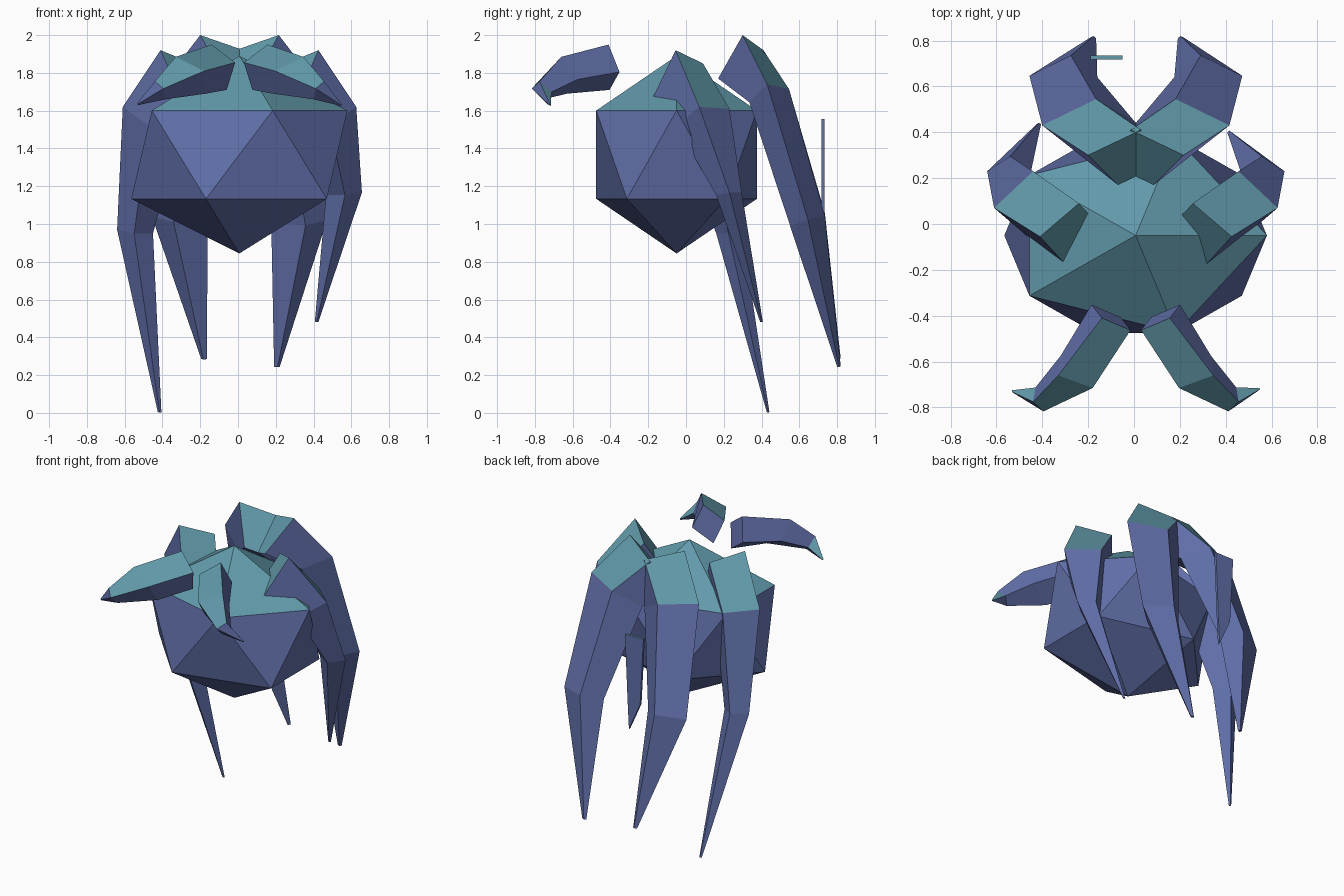
import bpy, bmesh
from mathutils import Vector

if "Cube" in bpy.data.objects:
    bpy.data.objects.remove(bpy.data.objects["Cube"])

MID_X = 0.008   # mirror plane of the limbs


def material(name, rgb):
    m = bpy.data.materials.new(name)
    m.diffuse_color = (*rgb, 1)
    m.use_nodes = True
    m.node_tree.nodes["Principled BSDF"].inputs["Base Color"].default_value = m.diffuse_color
    return m


SIDE = material("blue_side", (0.12, 0.16, 0.40))
TOP = material("teal_top", (0.12, 0.32, 0.40))


def finish(bm, name):
    """Flat-shaded object; faces looking upward get the teal colour."""
    bmesh.ops.recalc_face_normals(bm, faces=bm.faces)
    bm.normal_update()
    for f in bm.faces:
        f.material_index = 1 if f.normal.z > 0.45 else 0
    me = bpy.data.meshes.new(name)
    bm.to_mesh(me)
    bm.free()
    me.materials.append(SIDE)
    me.materials.append(TOP)
    ob = bpy.data.objects.new(name, me)
    bpy.context.collection.objects.link(ob)
    return ob


def limb(name, rings, tip, right=False, stretch=1.0):
    """Four-sided tapering limb; each ring gives three corners of a parallelogram."""
    loops = []
    for ring in rings:
        a, b, c = (Vector(p) for p in ring)
        loops.append([a, b, c, a + c - b])
    mid = sum(loops[-1], Vector()) / 4
    loops.append([Vector(tip) + (p - mid) * 0.1 for p in loops[-1]])
    bm = bmesh.new()
    made = []
    for i, loop in enumerate(loops):
        row = []
        for p in loop:
            x = 2 * MID_X - p.x if right else p.x
            z = 1.65 + (p.z - 1.65) * stretch if i > 1 else p.z
            row.append(bm.verts.new((x, p.y, z)))
        made.append(row)
    for r, s in zip(made, made[1:]):
        for k in range(4):
            n = (k + 1) % 4
            bm.faces.new((r[k], r[n], s[n], s[k]))
    bm.faces.new(made[0])
    bm.faces.new(made[-1])
    return finish(bm, name)


# Body: stretched icosahedron
bm = bmesh.new()
bmesh.ops.create_icosphere(bm, subdivisions=1, radius=1)
bmesh.ops.scale(bm, vec=(0.64, 0.50, 0.523), verts=bm.verts)
bmesh.ops.translate(bm, vec=(0.007, -0.05, 1.367), verts=bm.verts)
finish(bm, "body")

# Limb rings for the left side, from shoulder to lower joint
back_leg = [
    ((-0.20, 0.30, 2.00), (0.03, 0.41, 1.92), (0.16, 0.28, 1.69)),
    ((-0.40, 0.43, 1.74), (-0.165, 0.545, 1.715), (0.0, 0.45, 1.62)),
    ((-0.456, 0.646, 1.04), (-0.275, 0.735, 1.06), (-0.16, 0.64, 1.03)),
]
side_leg = [
    ((-0.41, -0.055, 1.92), (-0.24, 0.09, 1.85), (-0.125, -0.035, 1.59)),
    ((-0.61, 0.07, 1.62), (-0.44, 0.23, 1.61), (-0.30, 0.11, 1.51)),
    ((-0.64, 0.23, 0.97), (-0.54, 0.295, 0.97), (-0.45, 0.225, 0.95)),
]
front_arm = [
    ((-0.14, -0.41, 1.95), (-0.015, -0.463, 1.855), (-0.06, -0.405, 1.71)),
    ((-0.33, -0.66, 1.885), (-0.18, -0.715, 1.81), (-0.17, -0.63, 1.69)),
    ((-0.44, -0.775, 1.755), (-0.395, -0.817, 1.717), (-0.385, -0.755, 1.66)),
]

# Legs and arms; the two sides differ in leg length
limb("back_leg_left", back_leg, (-0.18, 0.81, 0.285))
limb("back_leg_right", back_leg, (-0.19, 0.81, 0.285), True, 1.03)
limb("side_leg_left", side_leg, (-0.415, 0.435, 0.003))
limb("side_leg_right", side_leg, (-0.40, 0.40, 0.003), True, 0.71)
limb("front_arm_left", front_arm, (-0.53, -0.73, 1.635))
limb("front_arm_right", front_arm, (-0.53, -0.72, 1.63), True)

# Thin hanging blade between the back legs
bm = bmesh.new()
outline = [(-0.19, 1.555), (-0.05, 1.555), (-0.07, 1.10), (-0.08, 0.91), (-0.165, 1.10)]
face = bm.faces.new([bm.verts.new((x, 0.718, z)) for x, z in outline])
ext = bmesh.ops.extrude_face_region(bm, geom=[face])
new = [v for v in ext["geom"] if isinstance(v, bmesh.types.BMVert)]
bmesh.ops.translate(bm, vec=(0, 0.016, 0), verts=new)
finish(bm, "tail_blade")
